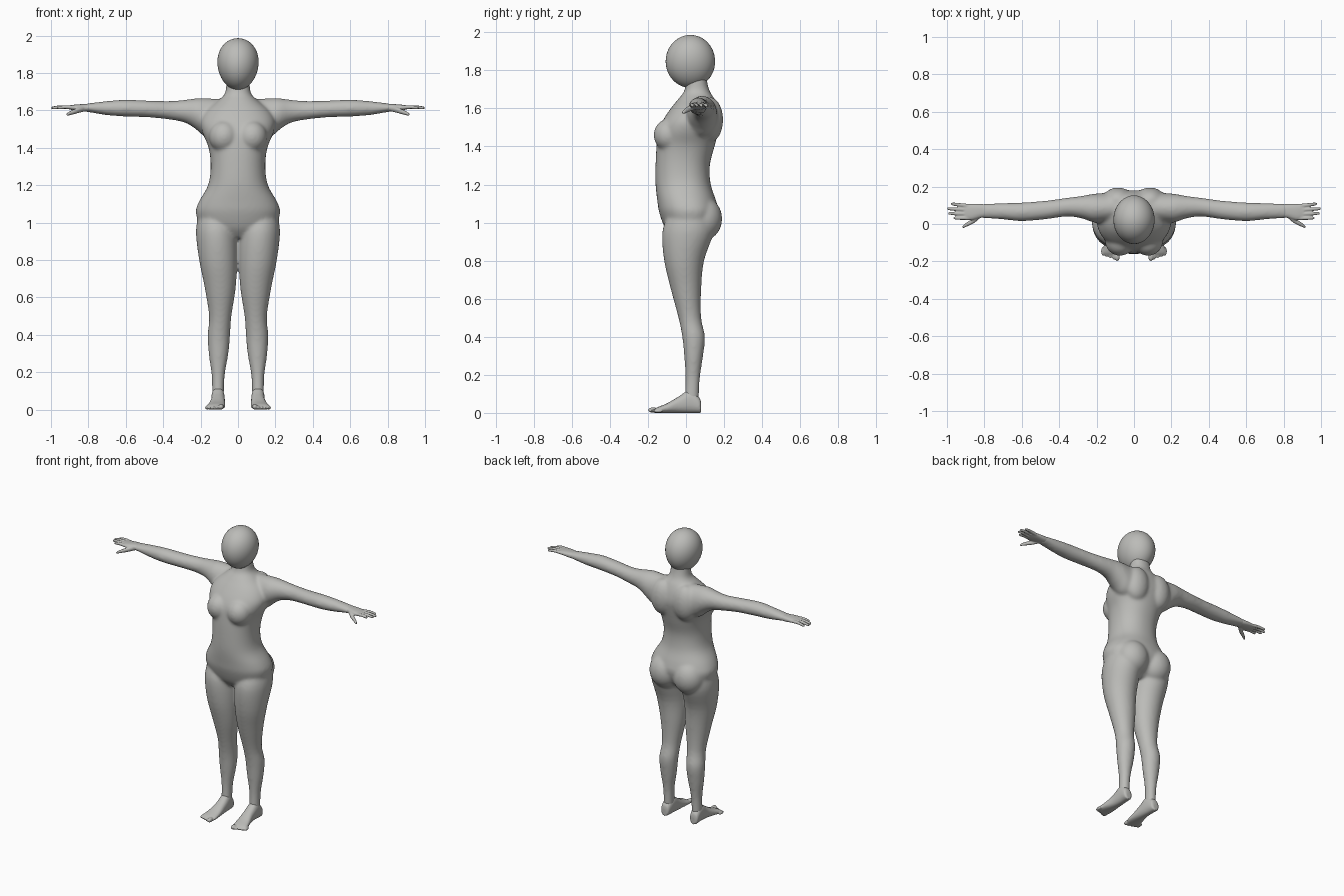
import bpy, bmesh, math
from mathutils import Matrix, Vector

cube = bpy.data.objects.get("Cube")
if cube:
    bpy.data.objects.remove(cube, do_unlink=True)

grey = bpy.data.materials.new("plain grey")
grey.use_nodes = True
colour = (0.5, 0.5, 0.48, 1)
grey.diffuse_color = colour
grey.node_tree.nodes["Principled BSDF"].inputs["Base Color"].default_value = colour


def refine(rows, steps=4):
    """Pass a smooth curve through the given sections."""
    points = [Vector(row) for row in rows]
    curve = []
    for index, (start, end) in enumerate(zip(points, points[1:])):
        before = points[max(index - 1, 0)]
        after = points[min(index + 2, len(points) - 1)]
        leave, arrive = (end - before) / 2, (after - start) / 2
        for step in range(steps):
            t = step / steps
            ease = t * t * (3 - 2 * t)
            curve.append(start.lerp(end, ease) + leave * t * (1 - t) ** 2
                         - arrive * t * t * (1 - t))
    return curve + [points[-1]]


def rounded(value, power):
    return math.copysign(abs(value) ** (2 / power), value)


def loft(bm, rows, place, power=2.0, sides=32):
    """Skin rounded sections: station, centre a, centre b, radius a, radius b."""
    rings = []
    for station, centre_a, centre_b, radius_a, radius_b in refine(rows):
        ring = []
        for side_index in range(sides):
            angle = math.tau * side_index / sides
            a = centre_a + radius_a * rounded(math.cos(angle), power)
            b = centre_b + radius_b * rounded(math.sin(angle), power)
            ring.append(bm.verts.new(place(station, a, b)))
        rings.append(ring)
    for lower, upper in zip(rings, rings[1:]):
        for k in range(sides):
            bm.faces.new((lower[k - 1], lower[k], upper[k], upper[k - 1]))
    bm.faces.new(rings[0])
    bm.faces.new(rings[-1])


def ball(bm, centre, radii):
    matrix = Matrix.Translation(centre) @ Matrix.Diagonal((*radii, 1))
    bmesh.ops.create_icosphere(bm, subdivisions=4, radius=1, matrix=matrix)


def finish(bm, name):
    bmesh.ops.recalc_face_normals(bm, faces=bm.faces[:])
    for face in bm.faces:
        face.smooth = True
    mesh = bpy.data.meshes.new(name)
    bm.to_mesh(mesh)
    bm.free()
    mesh.materials.append(grey)
    obj = bpy.data.objects.new(name, mesh)
    bpy.context.collection.objects.link(obj)
    return obj


def fuse_parts(obj, voxel, passes):
    """Join overlapping shapes into one skin and soften the seams."""
    fuse = obj.modifiers.new("fuse", 'REMESH')
    fuse.mode = 'VOXEL'
    fuse.voxel_size = voxel
    fuse.use_smooth_shade = True
    soften = obj.modifiers.new("soften", 'SMOOTH')
    soften.factor = 0.5
    soften.iterations = passes


# Torso: height, half width, front, back
torso_outline = [
    (.92, .08, -.07, .08), (.97, .19, -.11, .14), (1.05, .225, -.14, .17),
    (1.11, .21, -.15, .16), (1.2, .16, -.16, .13), (1.3, .146, -.16, .125),
    (1.4, .157, -.155, .15), (1.48, .19, -.145, .17), (1.54, .2, -.12, .18),
    (1.6, .17, -.08, .17), (1.65, .11, -.04, .15), (1.69, .07, -.01, .125),
    (1.75, .063, 0, .11), (1.82, .06, 0, .11)]
torso = [(height, 0, (front + back) / 2, half_width, (back - front) / 2)
         for height, half_width, front, back in torso_outline]

# Leg sections by height, arm and palm sections by x
leg = [(1.05, .12, .02, .09, .11), (.95, .115, .01, .11, .135),
       (.8, .106, -.01, .102, .105), (.65, .095, 0, .083, .08),
       (.5, .095, .02, .06, .06), (.4, .102, .04, .06, .06),
       (.3, .104, .04, .053, .05), (.18, .106, .035, .035, .038),
       (.06, .107, .03, .032, .038)]
arm = [(.08, .09, 1.55, .08, .11), (.17, .085, 1.56, .08, .105),
       (.22, .085, 1.58, .076, .085), (.28, .09, 1.595, .06, .062),
       (.36, .09, 1.6, .05, .05), (.47, .075, 1.607, .05, .045),
       (.6, .065, 1.612, .05, .045), (.7, .068, 1.612, .044, .038),
       (.79, .07, 1.614, .04, .025), (.82, .07, 1.614, .038, .022)]
palm = [(.78, .07, 1.614, .033, .02), (.82, .07, 1.614, .037, .02),
        (.87, .064, 1.615, .043, .016), (.91, .065, 1.616, .038, .009)]

# Foot: y, centre x, half width, height
foot_outline = [
    (.08, .11, .015, .05), (.07, .11, .03, .08), (.02, .107, .035, .12),
    (-.04, .107, .037, .085), (-.1, .113, .045, .05), (-.15, .12, .05, .03),
    (-.165, .12, .04, .02)]
foot = [(y, x, height / 2, half_width, height / 2)
        for y, x, half_width, height in foot_outline]

# Body with neck, arms and legs
bm = bmesh.new()
loft(bm, torso, lambda height, x, y: (x, y, height), 2.2, 48)
for side in (1, -1):
    loft(bm, leg, lambda height, x, y: (side * x, y, height))
    loft(bm, arm, lambda x, y, z: (side * x, y, z))
    ball(bm, (side * .075, -.09, 1.46), (.08, .08, .085))   # chest
    ball(bm, (side * .09, .09, 1.02), (.105, .1, .115))     # seat
    ball(bm, (side * .085, .125, 1.54), (.085, .07, .12))   # shoulder blade
fuse_parts(finish(bm, "body"), .008, 16)

# Head, slightly narrower at the chin
bm = bmesh.new()
ball(bm, (0, .023, 1.847), (.11, .13, .139))
for vert in bm.verts:
    vert.co.x *= 1 + .6 * (vert.co.z - 1.847)
finish(bm, "head")

thumb = [(.82, .05, 1.61, .016), (.855, .02, 1.6, .015), (.89, 0, 1.588, .012),
         (.91, -.012, 1.58, .009), (.918, -.016, 1.577, .004)]

for name, side in (("left", 1), ("right", -1)):
    # Hand with four fingers and a thumb
    bm = bmesh.new()
    loft(bm, palm, lambda x, y, z: (side * x, y, z), 2.4)
    digits = [thumb]
    for i in range(4):
        tip = 1 - .012 * (i - 1.7) ** 2
        base_y, tip_y = .031 + .022 * i, .032 + .025 * i
        digits.append([(.88, base_y, 1.615, .01),
                       ((.88 + tip) / 2, (base_y + tip_y) / 2, 1.618, .01),
                       (tip - .01, tip_y, 1.614, .008), (tip, tip_y, 1.613, .004)])
    for digit in digits:
        loft(bm, [(x, y, z, radius, radius) for x, y, z, radius in digit],
             lambda x, y, z: (side * x, y, z), sides=14)
    fuse_parts(finish(bm, name + "_hand"), .004, 4)

    # Foot with five toes, the inner one largest
    bm = bmesh.new()
    loft(bm, foot, lambda y, x, z: (side * x, y, z), 2.3)
    for i in range(5):
        thickness = .01 if i else .015
        ball(bm, (side * (.09 + .019 * i), -.174 + .007 * i, thickness),
             (thickness, .025, thickness))
    fuse_parts(finish(bm, name + "_foot"), .005, 5)
